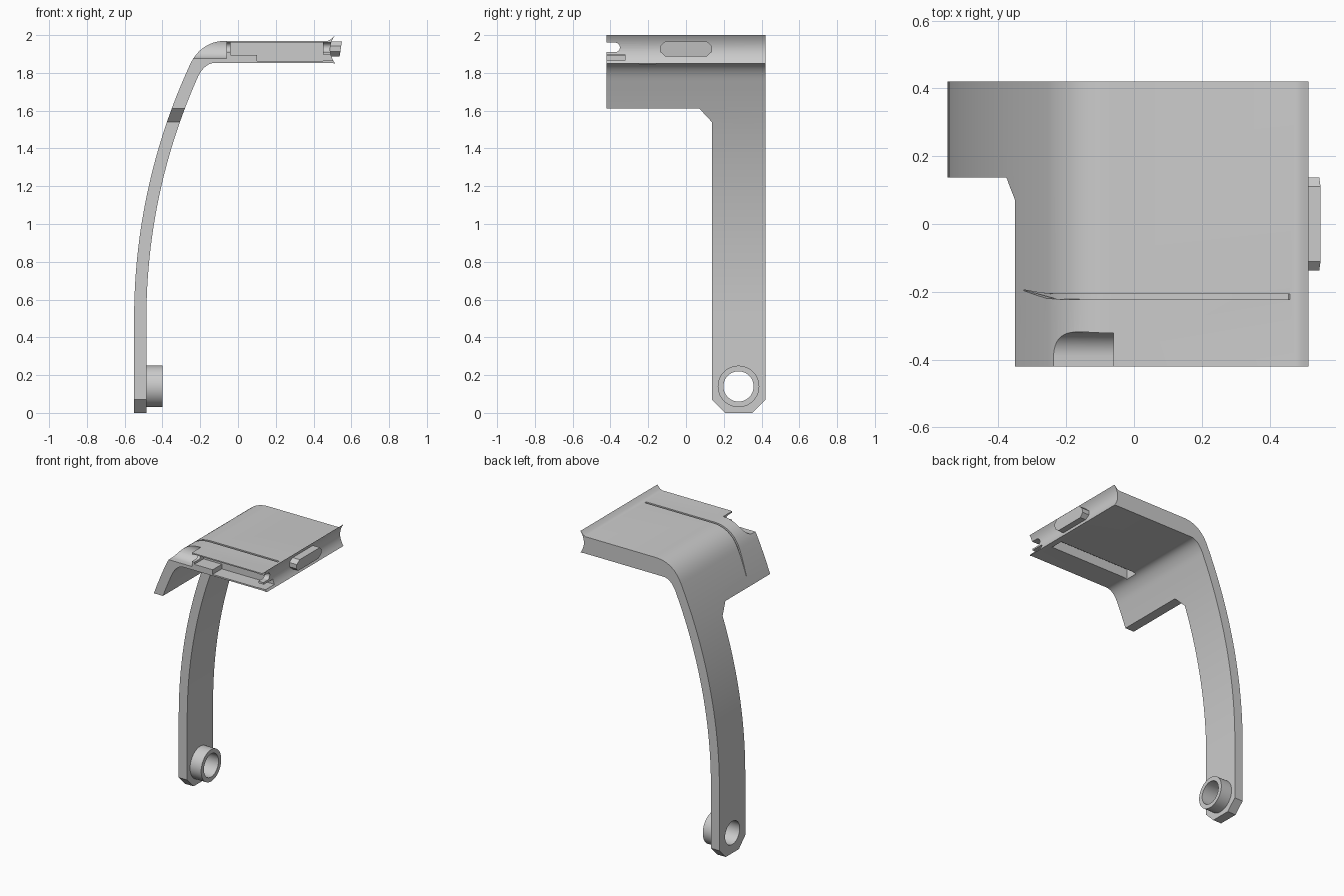
import bpy, bmesh
from math import sin, cos, pi, radians
from mathutils import Vector

cube = bpy.data.objects.get("Cube")
if cube:
    bpy.data.objects.remove(cube, do_unlink=True)

grey = bpy.data.materials.new("plain_grey")
grey.use_nodes = True
grey.diffuse_color = (0.6, 0.6, 0.6, 1)
grey.node_tree.nodes["Principled BSDF"].inputs["Base Color"].default_value = (0.6, 0.6, 0.6, 1)


def prism(name, pts, axis, lo, hi):
    """Extrude a 2D outline along an axis: X takes (y,z), Y takes (x,z), Z takes (x,y)."""
    place = {"X": lambda a, b, t: (t, a, b),
             "Y": lambda a, b, t: (a, t, b),
             "Z": lambda a, b, t: (a, b, t)}[axis]
    bm = bmesh.new()
    ends = [[bm.verts.new(place(a, b, t)) for a, b in pts] for t in (lo, hi)]
    bm.faces.new(ends[0][::-1])
    bm.faces.new(ends[1])
    for i in range(len(pts)):
        bm.faces.new((ends[0][i - 1], ends[0][i], ends[1][i], ends[1][i - 1]))
    bm.normal_update()
    if bm.calc_volume(signed=True) < 0:
        bmesh.ops.reverse_faces(bm, faces=bm.faces[:])
    mesh = bpy.data.meshes.new(name)
    bm.to_mesh(mesh)
    bm.free()
    mesh.materials.append(grey)
    ob = bpy.data.objects.new(name, mesh)
    bpy.context.collection.objects.link(ob)
    return ob


def rect(a0, a1, b0, b1):
    return [(a0, b0), (a1, b0), (a1, b1), (a0, b1)]


def circle(a, b, r, n=48):
    return [(a + r * cos(2 * pi * i / n), b + r * sin(2 * pi * i / n)) for i in range(n)]


def select(ob):
    bpy.ops.object.select_all(action="DESELECT")
    ob.select_set(True)
    bpy.context.view_layer.objects.active = ob


def cut(ob, cutter):
    mod = ob.modifiers.new("cut", "BOOLEAN")
    mod.operation, mod.solver, mod.object = "DIFFERENCE", "EXACT", cutter
    select(ob)
    bpy.ops.object.modifier_apply(modifier=mod.name)
    bpy.data.objects.remove(cutter, do_unlink=True)


def smooth(ob):
    select(ob)
    bpy.ops.object.shade_smooth_by_angle(angle=radians(25))


def arc(r, end, n=24):
    return [(2.65 - r * cos(end * i / n), 0.5 + r * sin(end * i / n)) for i in range(n + 1)]


def bend(p, q, s, n=14):
    p, q, s = Vector(p), Vector(q), Vector(s)
    return [tuple(p * (1 - t) ** 2 + q * 2 * t * (1 - t) + s * t * t)
            for t in (i / n for i in range(1, n + 1))]


# Side profile of the bracket: long bowed arm, bend, flat plate with a hollow end
outer_arc = arc(3.2, 0.432)
inner_arc = arc(3.135, 0.413)
outer = outer_arc + bend(outer_arc[-1], (-0.197, 1.97), (-0.06, 1.97))
inner = inner_arc + bend(inner_arc[-1], (-0.183, 1.853), (-0.12, 1.853))
hollow = [(0.514 - 0.026 * (1 - u * u), 1.925 + 0.075 * u)
          for u in (1 - i / 8 for i in range(17))]
profile = [(-0.55, 0)] + outer + [(0.475, 1.97), (0.492, 1.977)] + hollow + [(0.492, 1.853)]
profile += inner[::-1] + [(-0.485, 0)]
bracket = prism("bracket", profile, "Y", -0.42, 0.42)

# Trim the arm to a narrow strip with a chamfered inside corner and foot
cut(bracket, prism("arm_trim", [(-0.6, -0.2), (0.137, -0.2), (0.137, 1.54),
                                (0.07, 1.612), (-0.6, 1.612)], "X", -0.8, 0.8))
for side, edge in ((1, 0.137), (-1, 0.42)):
    cut(bracket, prism("foot_chamfer", [(edge - side * 0.1, -0.1), (edge + side * 0.17, -0.1),
                                        (edge, 0.07), (edge - side * 0.1, 0.17)], "X", -0.7, -0.4))
cut(bracket, prism("pin_hole", circle(0.278, 0.14, 0.08), "X", -0.7, -0.4))

# Thumb scoop on the front edge of the bend
scoop = [(-0.39 + 0.072 * cos(t), 1.947 + 0.072 * sin(t))
         for t in (-pi / 2 + pi * i / 24 for i in range(25))]
cut(bracket, prism("scoop", [(-0.5, 1.875)] + scoop + [(-0.5, 2.019)], "X", -0.24, -0.06))

# Stepped pocket in the front edge, with a round-ended channel through the end
cut(bracket, prism("pocket", [(-0.04, 1.895), (0.1, 1.895), (0.1, 1.863), (0.45, 1.863),
                              (0.45, 1.962), (-0.04, 1.962)], "Y", -0.5, -0.32))
channel = [(-0.375 + 0.025 * cos(t), 1.935 + 0.025 * sin(t))
           for t in (-pi / 2 + pi * i / 12 for i in range(13))]
cut(bracket, prism("channel", [(-0.5, 1.91)] + channel + [(-0.5, 1.96)], "X", -0.1, 0.7))
cut(bracket, prism("end_notch", rect(-0.5, -0.322, 1.865, 1.897), "X", 0.4, 0.7))

# Thin score line over the top, following the bend and tapering to a point
top = [p for p in outer if p[1] > 1.66]
line = [(x - 0.02, z + 0.02) for x, z in top] + [(0.47, 1.99), (0.455, 1.96)]
line += [(x + 0.008 * min(1, (z - 1.64) * 8), z - 0.01) for x, z in top[::-1]]
score = prism("score_line", line, "Y", -0.222, -0.207)
for v in score.data.vertices:
    taper = min(0.95, max(0, (1.85 - v.co.z) / 0.2))
    v.co.y += (-0.192 - v.co.y) * taper
cut(bracket, score)

# Groove along the underside
cut(bracket, prism("under_groove", rect(-0.15, 0.47, -0.25, -0.16), "Z", 1.7, 1.92))
smooth(bracket)

# Hollow pivot boss at the foot
boss = prism("pivot_boss", circle(0.278, 0.14, 0.11), "X", -0.487, -0.4)
cut(boss, prism("boss_hole", circle(0.278, 0.14, 0.08), "X", -0.7, -0.3))
smooth(boss)

# Latch tab on the hollow end, its tip face slanting under
outline = [(-0.137, 1.912), (-0.11, 1.887), (0.11, 1.887), (0.137, 1.912),
           (0.137, 1.942), (0.11, 1.967), (-0.11, 1.967), (-0.137, 1.942)]
tab = prism("latch_tab", outline, "X", 0.49, 0.55)
for v in tab.data.vertices:
    if v.co.x > 0.5:
        v.co.x -= (1.967 - v.co.z) * 0.15
